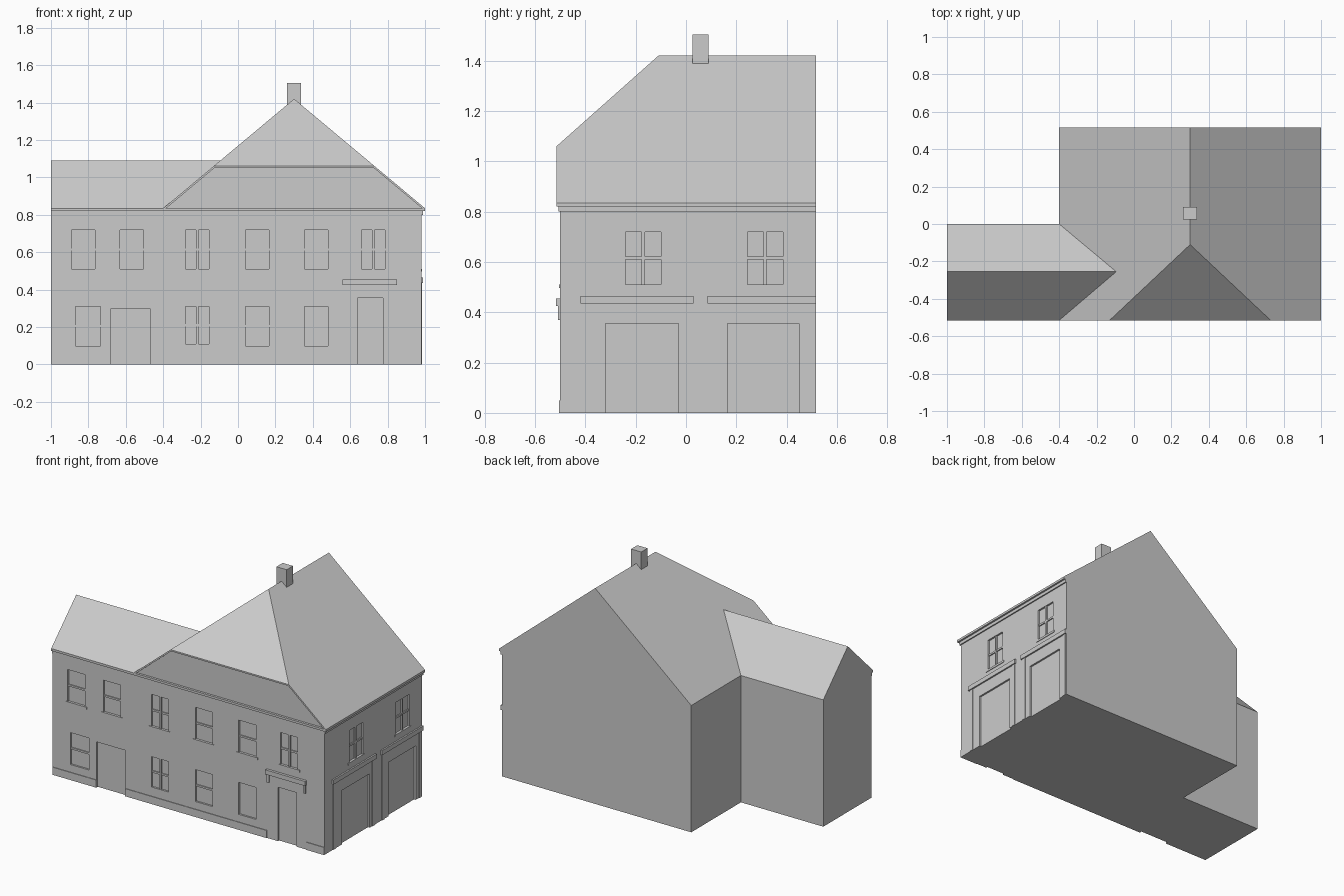
import bpy, bmesh
from mathutils import Vector

if "Cube" in bpy.data.objects:
    bpy.data.objects.remove(bpy.data.objects["Cube"])


def finish(bm, name):
    bmesh.ops.recalc_face_normals(bm, faces=bm.faces)
    me = bpy.data.meshes.new(name)
    bm.to_mesh(me)
    bm.free()
    ob = bpy.data.objects.new(name, me)
    bpy.context.collection.objects.link(ob)
    return ob


def add_box(bm, x0, x1, y0, y1, z0, z1):
    vs = bmesh.ops.create_cube(bm, size=1)["verts"]
    for v in vs:
        v.co = Vector((x0 if v.co.x < 0 else x1,
                       y0 if v.co.y < 0 else y1,
                       z0 if v.co.z < 0 else z1))


def boxes(name, items):
    bm = bmesh.new()
    for b in items:
        add_box(bm, *b)
    return finish(bm, name)


def prism(pts, offset):
    bm = bmesh.new()
    f = bm.faces.new([bm.verts.new(p) for p in pts])
    r = bmesh.ops.extrude_face_region(bm, geom=[f], use_keep_orig=True)
    bmesh.ops.translate(bm, vec=offset,
                        verts=[g for g in r["geom"] if isinstance(g, bmesh.types.BMVert)])
    bmesh.ops.recalc_face_normals(bm, faces=bm.faces)
    return bm


def slice_off(bm, co, no):
    geom = bm.verts[:] + bm.edges[:] + bm.faces[:]
    r = bmesh.ops.bisect_plane(bm, geom=geom, plane_co=co, plane_no=no, clear_outer=True)
    edges = [g for g in r["geom_cut"] if isinstance(g, bmesh.types.BMEdge)]
    bmesh.ops.holes_fill(bm, edges=edges)


def carve(ob, cutter):
    m = ob.modifiers.new("carve", "BOOLEAN")
    m.operation, m.solver, m.object = "DIFFERENCE", "EXACT", cutter
    cutter.hide_render = True
    bpy.context.view_layer.objects.active = ob
    bpy.ops.object.modifier_apply(modifier=m.name)
    bpy.data.objects.remove(cutter)


F, R, B = -0.5, 0.98, 0.517      # front, right and back wall planes
EAVE, RIDGE, OV = 0.835, 1.42, -0.515
D = 0.012                        # depth of window recesses

# L-shaped walls
foot = [(-1, F), (R, F), (R, B), (-0.4, B), (-0.4, 0), (-1, 0)]
walls = finish(prism([(x, y, 0) for x, y in foot], (0, 0, EAVE)), "walls")

# Openings: front windows (x0, x1, z0, z1, vertical bar, horizontal bar)
front = [(-0.87, -0.735, 0.10, 0.31, 0, 1), (-0.28, -0.155, 0.11, 0.31, 1, 1),
         (0.04, 0.165, 0.10, 0.31, 0, 1), (0.355, 0.48, 0.10, 0.31, 0, 0)]
front += [(x, x + 0.125, 0.51, 0.72, v, 1) for x, v in
          [(-0.89, 0), (-0.63, 0), (-0.28, 1), (0.04, 0), (0.355, 0), (0.66, 1)]]
side = [(-0.24, -0.10, 0.51, 0.72), (0.245, 0.385, 0.51, 0.72)]
front_doors = [(-0.68, -0.47, 0.30), (0.64, 0.775, 0.355)]
side_doors = [(-0.32, -0.03), (0.165, 0.45)]

cuts = [(a, b, F - 0.1, F + D, c, d) for a, b, c, d, _, _ in front]
cuts += [(R - D, R + 0.1, a, b, c, d) for a, b, c, d in side]
cuts += [(a, b, F - 0.1, F + D, -0.1, h) for a, b, h in front_doors]
cuts += [(R - D, R + 0.1, a, b, -0.1, 0.355) for a, b in side_doors]
carve(walls, boxes("cutter", cuts))

# Sash bars and sills
bars, sills = [], []
for a, b, c, d, v, h in front:
    mx, mz = (a + b) / 2, (c + d) / 2
    if v:
        bars.append((mx - .006, mx + .006, F + .003, F + D + .005, c, d))
    if h:
        bars.append((a, b, F + .005, F + D + .005, mz - .006, mz + .006))
    if c > 0.4:
        sills.append((a - .015, b + .015, F - .004, F + .01, c - .014, c))
for a, b, c, d in side:
    my, mz = (a + b) / 2, (c + d) / 2
    bars.append((R - D - .005, R - .003, my - .006, my + .006, c, d))
    bars.append((R - D - .005, R - .005, a, b, mz - .006, mz + .006))
    sills.append((R - .01, R + .004, a - .015, b + .015, c - .014, c))
boxes("window_bars", bars)
boxes("window_sills", sills)

# Plinth along the front
boxes("plinth", [(a, b, F - .004, F + .01, 0, 0.05) for a, b in
                 [(-1, -0.68), (-0.47, 0.56), (0.85, R)]])

# Front door canopy with brackets
boxes("door_canopy", [(0.56, 0.85, OV - .002, F + .01, 0.425, 0.455)])
boxes("door_brackets", [(a, a + .015, F - .008, F + .01, 0.37, 0.425) for a in (0.565, 0.83)])

# Side shopfront surrounds: fascia and pilasters
fascia, pil = [], []
for (a, b), (d0, d1) in zip([(-0.42, 0.03), (0.085, B)], side_doors):
    fascia.append((R - .01, R + .01, a, b, 0.435, 0.465))
    pil += [(R - .01, R + .004, a + .01, a + .035, 0, 0.435),
            (R - .01, R + .004, b - .035, b - .01, 0, 0.435)]
boxes("side_fascia", fascia)
boxes("side_pilasters", pil)

# Stepped cornice on front and right
boxes("cornice", [(-1, R + .008, F - .006, F + .01, 0.80, 0.82),
                  (R - .01, R + .008, F + .01, B, 0.80, 0.82),
                  (-1, 1, OV, F + .01, 0.82, EAVE),
                  (R - .01, 1, F + .01, B, 0.82, EAVE)])

# Main half-hipped roof
bm = prism([(-0.4, OV, EAVE), (1, OV, EAVE), (0.3, OV, RIDGE)], (0, B - OV, 0))
slice_off(bm, (0, OV, 1.06), (0, -0.36, 0.405))
main_roof = finish(bm, "main_roof")
gable = [(-0.408, 0.815), (-0.127, 1.05), (0.727, 1.05), (1.008, 0.815)]
carve(main_roof, finish(prism([(x, -0.6, z) for x, z in gable], (0, 0.6 + F, 0)), "cutter"))

# Wing roof, trimmed at the valley against the main roof
bm = prism([(-1, OV, EAVE), (-1, -0.255, 1.09), (-1, 0, EAVE)], (1.1, 0, 0))
slice_off(bm, (-0.4, 0, EAVE), (RIDGE - EAVE, 0, -0.7))
finish(bm, "wing_roof")

# Chimney
boxes("chimney", [(0.263, 0.337, 0.025, 0.09, 1.387, 1.505)])
